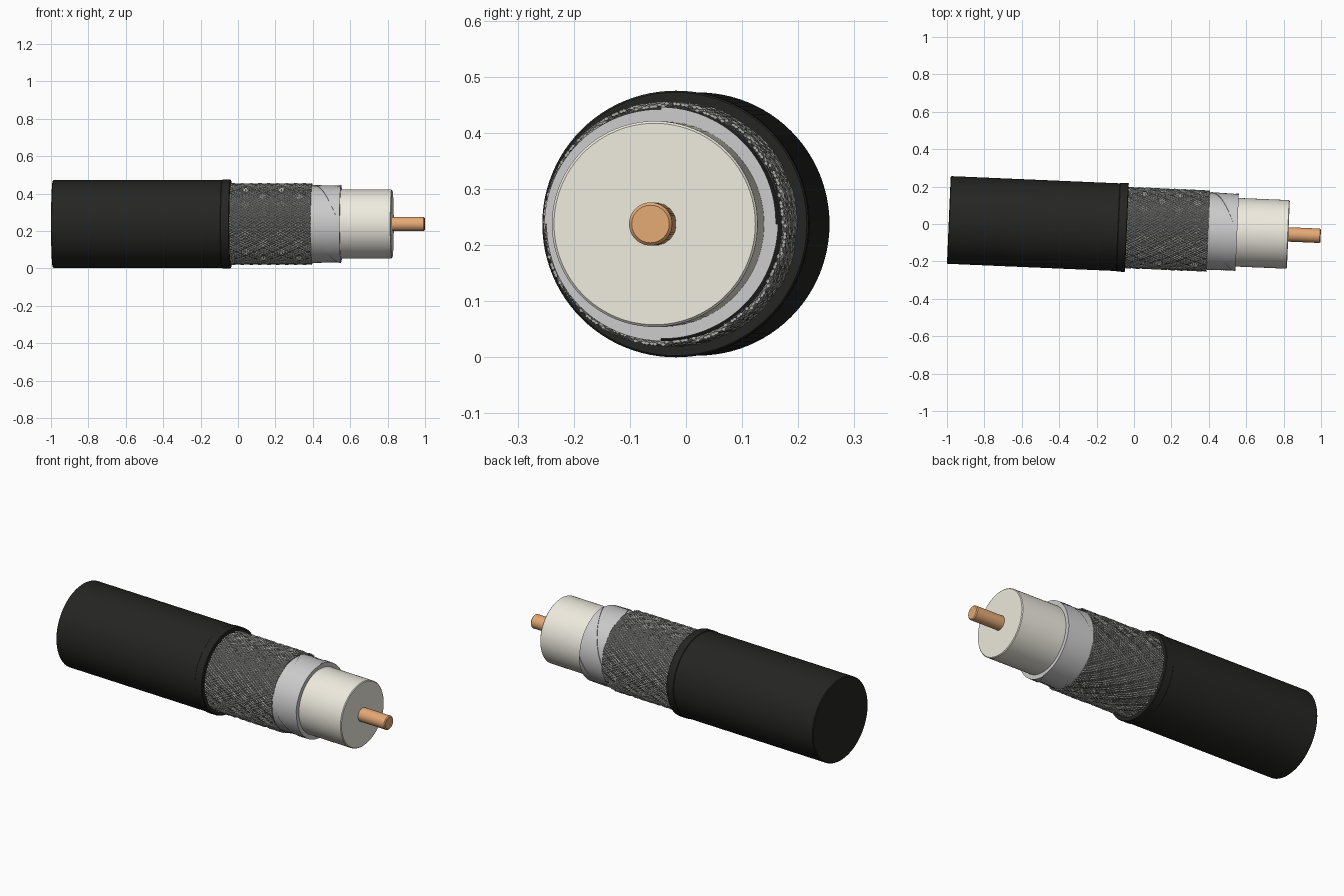
import bpy, bmesh, math
from mathutils import Matrix

if "Cube" in bpy.data.objects:
    bpy.data.objects.remove(bpy.data.objects["Cube"])

# cable axis: starts at the rear end, turned slightly about z
PLACE = Matrix.Translation((-0.99, 0.0217, 0.2375)) @ Matrix.Rotation(-0.0427, 4, 'Z')


def material(name, rgb):
    m = bpy.data.materials.new(name)
    m.diffuse_color = (*rgb, 1)
    m.use_nodes = True
    m.node_tree.nodes["Principled BSDF"].inputs["Base Color"].default_value = m.diffuse_color
    return m


BLACK = material("black_rubber", (0.018, 0.018, 0.017))
STEEL = material("braid_metal", (0.42, 0.42, 0.41))
DARK = material("braid_shadow", (0.12, 0.12, 0.12))
FOIL = material("foil_metal", (0.76, 0.77, 0.76))
CREAM = material("cream_plastic", (0.86, 0.83, 0.74))
COPPER = material("copper", (0.78, 0.40, 0.18))


def finish(name, bm, mat, angle=35):
    bmesh.ops.recalc_face_normals(bm, faces=bm.faces)
    bm.transform(PLACE)
    me = bpy.data.meshes.new(name)
    bm.to_mesh(me)
    bm.free()
    me.materials.append(mat)
    ob = bpy.data.objects.new(name, me)
    bpy.context.collection.objects.link(ob)
    bpy.ops.object.select_all(action='DESELECT')
    ob.select_set(True)
    bpy.context.view_layer.objects.active = ob
    bpy.ops.object.shade_smooth_by_angle(angle=math.radians(angle))
    return ob


def lathe(name, profile, mat, n=96):
    """Closed solid turned round the axis from (position, radius) pairs."""
    bm = bmesh.new()
    rings = []
    for s, r in profile:
        rings.append([bm.verts.new((s, r * math.cos(2 * math.pi * i / n),
                                    r * math.sin(2 * math.pi * i / n))) for i in range(n)])
    for a, b in zip(rings, rings[1:]):
        for i in range(n):
            j = (i + 1) % n
            bm.faces.new((a[i], a[j], b[j], b[i]))
    bm.faces.new(rings[0])
    bm.faces.new(rings[-1])
    return finish(name, bm, mat)


def rod(name, s0, s1, r, b, mat, n=96):
    return lathe(name, [(s0, r - b), (s0 + b, r), (s1 - b, r), (s1, r - b)], mat, n)


# turned parts
rod("outer_jacket", 0.0, 0.93, 0.2345, 0.004, BLACK)
rod("jacket_collar", 0.905, 0.953, 0.2375, 0.003, BLACK)
rod("braid_core", 0.94, 1.385, 0.2085, 0.001, DARK)
rod("dielectric", 1.37, 1.817, 0.1835, 0.004, CREAM)
rod("centre_conductor", 1.80, 1.99, 0.0385, 0.005, COPPER, 48)

# woven braid: two opposed sets of wire bundles passing over and under
CARRIERS, WIRES, STEPS = 24, 3, 52
START, END, TWIST = 0.942, 1.388, 2.75
bm = bmesh.new()
for hand in (1, -1):
    for c in range(CARRIERS):
        for w in range(WIRES):
            base = 2 * math.pi * (c + (w - 1) * 0.26) / CARRIERS
            prev = None
            for k in range(STEPS + 1):
                s = START + (END - START) * k / STEPS
                th = base + hand * TWIST * (s - START)
                # crossing phase sets which bundle is on top
                weave = math.sin(CARRIERS * TWIST * (s - START) + math.pi * c)
                r = 0.2125 + 0.0025 * hand * weave
                ring = []
                for da, dr in ((-1, 0), (0, 1), (1, 0), (0, -1)):
                    t = th + da * 0.0050 / r
                    q = r + dr * 0.0035
                    ring.append(bm.verts.new((s, q * math.cos(t), q * math.sin(t))))
                if prev:
                    for i in range(4):
                        j = (i + 1) % 4
                        bm.faces.new((prev[i], prev[j], ring[j], ring[i]))
                else:
                    bm.faces.new(ring)
                prev = ring
            bm.faces.new(prev)
finish("woven_braid", bm, STEEL, 30)

# foil wrap: four helical panels, each lapping over the next with a small step
PANELS, DIV, ROWS = 4, 24, 16
F0, F1 = 1.37, 1.543
bm = bmesh.new()
prev = first = None
for k in range(ROWS + 1):
    s = F0 + (F1 - F0) * k / ROWS
    shift = math.pi / 2 * (1 - (s - 1.40) / 0.143)
    ring = []
    for p in range(PANELS):
        for d in range(DIV + 1):
            t = math.pi + math.pi / 2 * (p + d / DIV) - shift
            r = 0.2045 + 0.004 * d / DIV
            ring.append(bm.verts.new((s, r * math.cos(t), r * math.sin(t))))
    if prev:
        for i in range(len(ring)):
            j = (i + 1) % len(ring)
            bm.faces.new((prev[i], prev[j], ring[j], ring[i]))
    else:
        first = ring
    prev = ring
# front lip closing in on the dielectric
inner = [bm.verts.new((F1, v.co.y * 0.183 / v.co.yz.length, v.co.z * 0.183 / v.co.yz.length))
         for v in prev]
for i in range(len(prev)):
    j = (i + 1) % len(prev)
    bm.faces.new((prev[i], prev[j], inner[j], inner[i]))
finish("foil_wrap", bm, FOIL)
